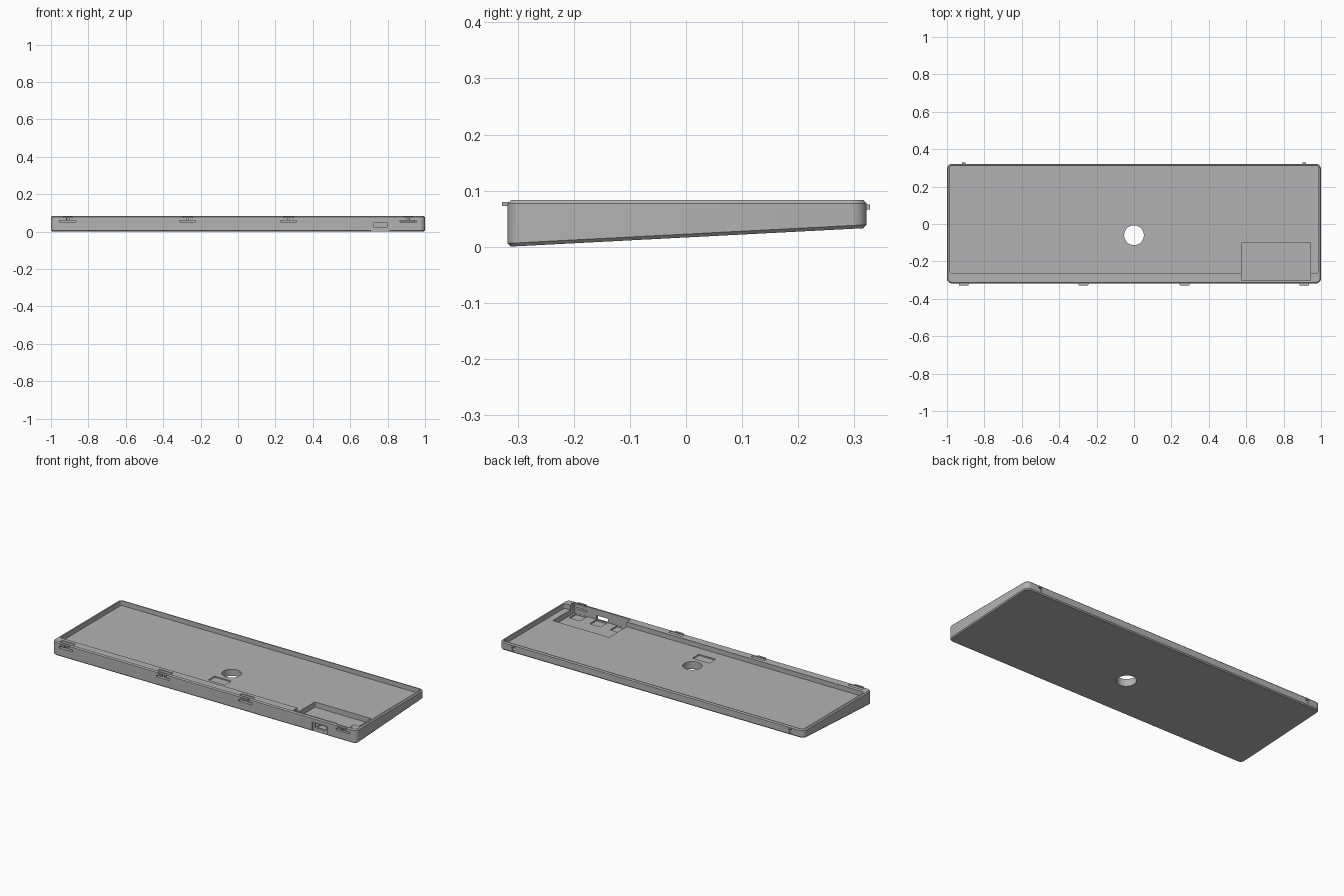
import bpy, bmesh, math

if "Cube" in bpy.data.objects:
    bpy.data.objects.remove(bpy.data.objects["Cube"])

grey = bpy.data.materials.new("plain grey")
grey.use_nodes = True
COLOUR = (0.45, 0.45, 0.45, 1)
grey.diffuse_color = COLOUR
grey.node_tree.nodes["Principled BSDF"].inputs["Base Color"].default_value = COLOUR

X, FRONT, BACK, TOP = 1.0, -0.318, 0.322, 0.083
FLOOR = 0.055


def slope(y):
    """Height of the tilted underside."""
    return 0.052 * (y - FRONT)


def outline(x0, x1, y0, y1, r, steps=5):
    """Rounded rectangle as a list of points."""
    pts = []
    corners = [(x1 - r, y1 - r), (x0 + r, y1 - r), (x0 + r, y0 + r), (x1 - r, y0 + r)]
    for i, (cx, cy) in enumerate(corners):
        for s in range(steps + 1):
            a = math.pi / 2 * (i + s / steps)
            pts.append((cx + r * math.cos(a), cy + r * math.sin(a)))
    return pts


def loft(name, loops):
    """Solid through stacked loops of equal length."""
    bm = bmesh.new()
    rings = [[bm.verts.new(p) for p in loop] for loop in loops]
    for a, b in zip(rings, rings[1:]):
        for i in range(len(a)):
            j = (i + 1) % len(a)
            bm.faces.new((a[i], a[j], b[j], b[i]))
    bm.faces.new(rings[0][::-1])
    bm.faces.new(rings[-1])
    bmesh.ops.recalc_face_normals(bm, faces=bm.faces)
    mesh = bpy.data.meshes.new(name)
    bm.to_mesh(mesh)
    bm.free()
    ob = bpy.data.objects.new(name, mesh)
    bpy.context.collection.objects.link(ob)
    mesh.materials.append(grey)
    return ob


def block(name, x0, x1, y0, y1, z0, z1, r=0.002):
    pts = outline(x0, x1, y0, y1, r)
    return loft(name, [[(x, y, z) for x, y in pts] for z in (z0, z1)])


def cut(cutter):
    """Subtract a solid from the tray and discard it."""
    mod = tray.modifiers.new("cut", "BOOLEAN")
    mod.operation, mod.solver, mod.object = "DIFFERENCE", "EXACT", cutter
    bpy.context.view_layer.objects.active = tray
    bpy.ops.object.modifier_apply(modifier=mod.name)
    bpy.data.objects.remove(cutter)


# Wedge body with chamfered rims at top and bottom
CH = 0.006
wide = outline(-X, X, FRONT, BACK, 0.028)
narrow = outline(-X + CH, X - CH, FRONT + CH, BACK - CH, 0.022)
tray = loft("tray", [
    [(x, y, slope(y)) for x, y in narrow],
    [(x, y, slope(y) + CH) for x, y in wide],
    [(x, y, TOP - CH) for x, y in wide],
    [(x, y, TOP) for x, y in narrow]])

# Main cavity, with a thick ledge left along the front
cut(block("cavity", -0.985, 0.985, -0.265, 0.31, FLOOR, 0.2, 0.012))

# Circuit pocket and its three wells
cut(block("pocket", 0.575, 0.945, -0.302, -0.1, 0.024, 0.2))
for x in (0.627, 0.762, 0.897):
    cut(block("well", x - 0.036, x + 0.036, -0.301, -0.235, 0.016, 0.1))

# Shallow recess and round hole in the floor
cut(block("recess", -0.055, 0.055, -0.2, -0.14, FLOOR - 0.007, 0.1))
cut(block("hole", -0.053, 0.053, -0.113, -0.007, -0.1, 0.2, 0.0529))

# Cable port with a shallow surround in the front wall
cut(block("surround", 0.71, 0.81, -0.4, FRONT + 0.006, -0.02, 0.054))
cut(block("port", 0.724, 0.798, -0.4, -0.28, 0.024, 0.047))

# Front latches: a wide slot, a narrow slit and a small hook
for n, x in enumerate((-0.91, -0.27, 0.27, 0.91)):
    cut(block("slot", x - 0.044, x + 0.044, -0.4, -0.287, 0.05, 0.06))
    cut(block("slit", x - 0.006, x + 0.006, -0.4, FRONT + 0.012, 0.055, 0.074))
    cut(block("ledge_notch", x - 0.044, x + 0.044, -0.31, -0.287, 0.079, 0.2))
    block(f"front_hook_{n + 1}", x - 0.026, x + 0.026, -0.328, -0.309, 0.073, 0.080)

# Rear latches: a slit and a small peg
for side, x in (("right", -0.91), ("left", 0.91)):
    cut(block("slit", x - 0.008, x + 0.008, BACK - 0.004, 0.4, 0.045, 0.068))
    block(f"back_peg_{side}", x - 0.01, x + 0.01, 0.315, 0.328, 0.066, 0.075)

# Smooth the rounded corners only
for ob in bpy.context.view_layer.objects:
    ob.select_set(ob.type == "MESH" and grey.name in ob.data.materials)
bpy.context.view_layer.objects.active = tray
bpy.ops.object.shade_smooth_by_angle(angle=math.radians(25))
